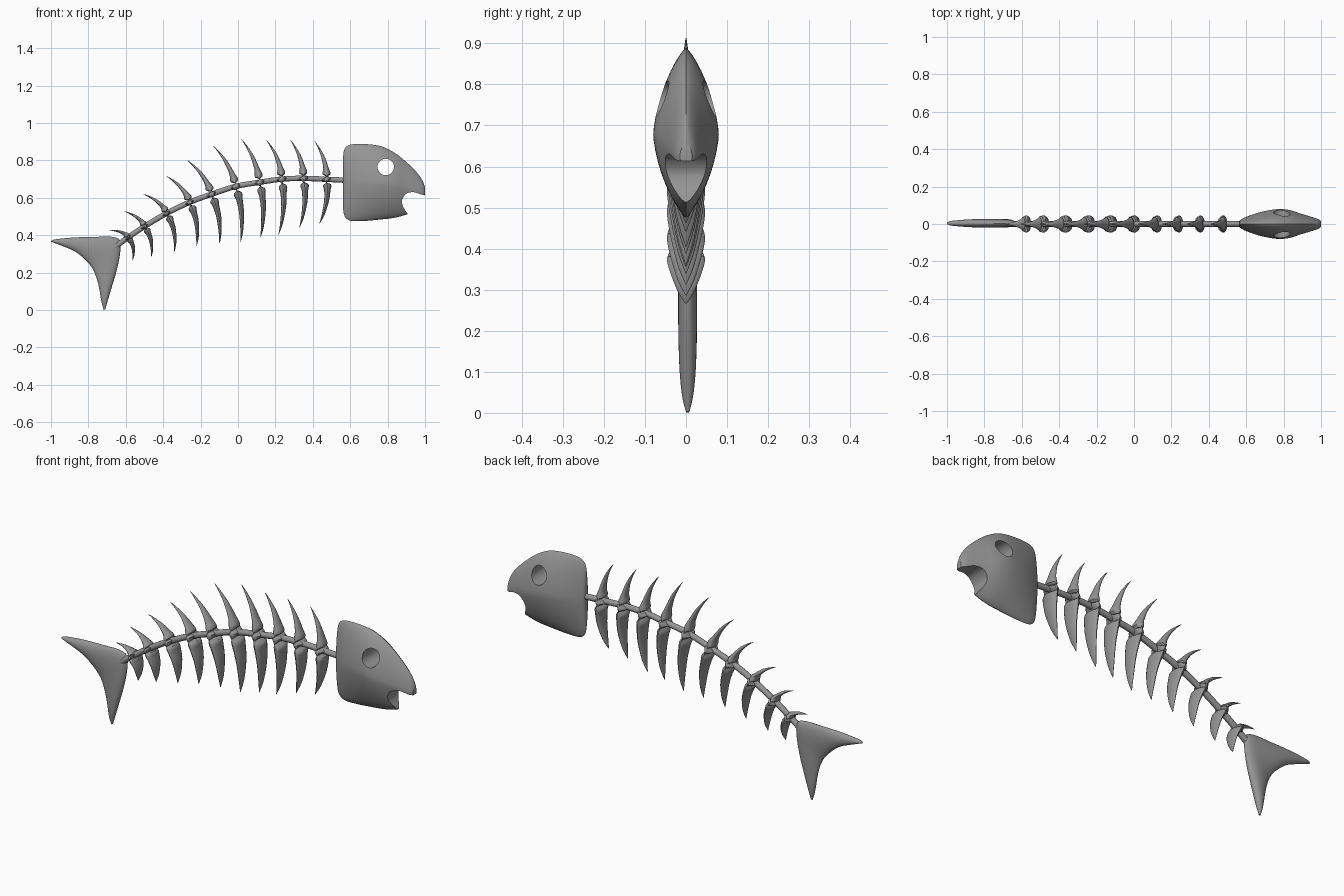
import bpy, bmesh, math
from mathutils import Vector

cube = bpy.data.objects.get("Cube")
if cube:
    bpy.data.objects.remove(cube, do_unlink=True)

bone = bpy.data.materials.new("bone_grey")
bone.use_nodes = True
GREY = (0.3, 0.3, 0.3, 1)
bone.diffuse_color = GREY
bone.node_tree.nodes["Principled BSDF"].inputs["Base Color"].default_value = GREY


def finish(name, bm, angle=40):
    bmesh.ops.recalc_face_normals(bm, faces=bm.faces)
    mesh = bpy.data.meshes.new(name)
    bm.to_mesh(mesh)
    bm.free()
    obj = bpy.data.objects.new(name, mesh)
    bpy.context.collection.objects.link(obj)
    mesh.materials.append(bone)
    smooth(obj, angle)
    return obj


def select(obj):
    bpy.ops.object.select_all(action='DESELECT')
    obj.select_set(True)
    bpy.context.view_layer.objects.active = obj


def smooth(obj, angle):
    select(obj)
    bpy.ops.object.shade_smooth_by_angle(angle=math.radians(angle))


def refine(rows, steps):
    """Smooth interpolation through rows of values."""
    rows = [Vector(r) for r in rows]
    out = []
    for i in range(len(rows) - 1):
        a, b, c, d = rows[max(i - 1, 0)], rows[i], rows[i + 1], rows[min(i + 2, len(rows) - 1)]
        for k in range(steps):
            t = k / steps
            out.append(b + (c - a) * (t / 2) + (a * 2 - b * 5 + c * 4 - d) * (t * t / 2)
                       + (b * 3 - a - c * 3 + d) * (t ** 3 / 2))
    return out + [rows[-1]]


def loft(name, rows, sides=24, power=2, steps=4, y=0, angle=40):
    """Rows hold both edges of a section in the side plane and its half width."""
    bm = bmesh.new()
    rings = []
    for x1, z1, x2, z2, width in refine(rows, steps):
        p, q = Vector((x1, y, z1)), Vector((x2, y, z2))
        mid, half = (p + q) / 2, (q - p) / 2
        ring = []
        for i in range(sides):
            a = math.tau * i / sides
            c, s = math.cos(a), math.sin(a)
            u = math.copysign(abs(c) ** (2 / power), c)
            v = math.copysign(abs(s) ** (2 / power), s)
            ring.append(bm.verts.new(mid + half * u + Vector((0, width * v, 0))))
        rings.append(ring)
    for r, s in zip(rings, rings[1:]):
        for i in range(sides):
            j = (i + 1) % sides
            bm.faces.new((r[i], r[j], s[j], s[i]))
    bm.faces.new(rings[0])
    bm.faces.new(rings[-1])
    return finish(name, bm, angle)


def cut(obj, outline):
    """Cut an outline in the side plane right through the object."""
    bm = bmesh.new()
    face = bm.faces.new([bm.verts.new((x, -0.3, z)) for x, z in outline])
    ext = bmesh.ops.extrude_face_region(bm, geom=[face])
    bmesh.ops.translate(bm, vec=(0, 0.6, 0),
                        verts=[v for v in ext["geom"] if isinstance(v, bmesh.types.BMVert)])
    cutter = finish("cutter", bm)
    cutter.hide_render = True
    mod = obj.modifiers.new("cut", 'BOOLEAN')
    mod.operation = 'DIFFERENCE'
    mod.solver = 'EXACT'
    mod.object = cutter
    select(obj)
    bpy.ops.object.modifier_apply(modifier=mod.name)
    bpy.data.objects.remove(cutter, do_unlink=True)


# Skull: x, bottom, top, half width
skull = [(.562, .54, .82, .012), (.57, .502, .862, .022), (.60, .478, .884, .038),
         (.67, .476, .888, .062), (.76, .484, .877, .079), (.83, .492, .845, .075),
         (.89, .507, .80, .056), (.95, .53, .743, .038), (.985, .56, .695, .026),
         (.999, .59, .66, .015)]
head = loft("head", [(x, b, x, t, w) for x, b, t, w in skull], sides=40, power=1.5)

# Open mouth and eye sockets
mouth = refine([(1.05, .605), (.99, .615), (.94, .63), (.90, .622), (.878, .59),
                (.882, .555), (.908, .513)], 4)
cut(head, [tuple(p) for p in mouth] + [(.93, .4), (1.05, .4)])
cut(head, [(.79 + .044 * math.cos(math.tau * i / 32), .765 + .044 * math.sin(math.tau * i / 32))
           for i in range(32)])
smooth(head, 35)

# Tail fin: outer edge, inner edge, half thickness
tail = [(-1, .368, -.998, .364, .004), (-.976, .378, -.972, .355, .013),
        (-.875, .388, -.875, .315, .021), (-.767, .391, -.815, .267, .023),
        (-.677, .392, -.783, .23, .023), (-.632, .372, -.767, .20, .023),
        (-.631, .297, -.754, .163, .023), (-.65, .206, -.743, .12, .022),
        (-.677, .115, -.735, .072, .019), (-.698, .045, -.727, .032, .013),
        (-.71, .003, -.718, .001, .004)]
loft("tail_fin", tail, y=.004)

# Ribs: joint, upper tip, lower tip
ribs = [(.473, .699, .41, .902, .436, .463), (.35, .704, .281, .908, .329, .442),
        (.233, .70, .152, .908, .217, .404), (.115, .683, .019, .913, .12, .388),
        (-.013, .661, -.131, .876, .013, .361), (-.142, .619, -.27, .80, -.099, .356),
        (-.259, .576, -.382, .715, -.222, .34), (-.382, .517, -.505, .619, -.34, .313),
        (-.50, .447, -.607, .527, -.463, .286), (-.588, .388, -.687, .426, -.564, .265)]
# Blade shape: distance from joint (down negative), half depth, half width
blade = [(-1, .001, .001), (-.8, .0075, .020), (-.5, .013, .036), (-.25, .017, .045),
         (-.12, .020, .046), (0, .028, .042), (.12, .020, .036), (.3, .014, .026),
         (.6, .009, .014), (.85, .004, .006), (1, .001, .001)]
for n, (jx, jz, ux, uz, lx, lz) in enumerate(ribs):
    joint, up, low = Vector((jx, jz)), Vector((ux, uz)), Vector((lx, lz))
    along = (up - low).normalized()
    size = min(1, .55 + (up - low).length)
    rows = []
    for t, depth, width in blade:
        tip = up if t > 0 else low
        ctrl = joint + along * (along.dot(tip - joint) * .5) + Vector((.012, 0)) * size
        s = abs(t)
        p = joint * (1 - s) ** 2 + ctrl * (2 * s * (1 - s)) + tip * s * s
        tangent = ((ctrl - joint) * (1 - s) + (tip - ctrl) * s).normalized()
        if t < 0:
            tangent = -tangent
        side = Vector((tangent.y, -tangent.x)) * depth * size
        rows.append((*(p - side), *(p + side), width))
    loft(f"rib_{n + 1}", rows, sides=16, steps=3)

# Spine threaded through the joints
spine = bpy.data.curves.new("spine", 'CURVE')
spine.dimensions = '3D'
spine.bevel_depth = .015
spine.bevel_resolution = 3
spine.use_fill_caps = True
path = refine([(.59, .693)] + [r[:2] for r in ribs] + [(-.66, .335)], 4)
line = spine.splines.new('POLY')
line.points.add(len(path) - 1)
for pt, (x, z) in zip(line.points, path):
    pt.co = (x, 0, z, 1)
spine.materials.append(bone)
spine_obj = bpy.data.objects.new("spine", spine)
bpy.context.collection.objects.link(spine_obj)
select(spine_obj)
bpy.ops.object.convert(target='MESH')
smooth(bpy.context.view_layer.objects.active, 40)
